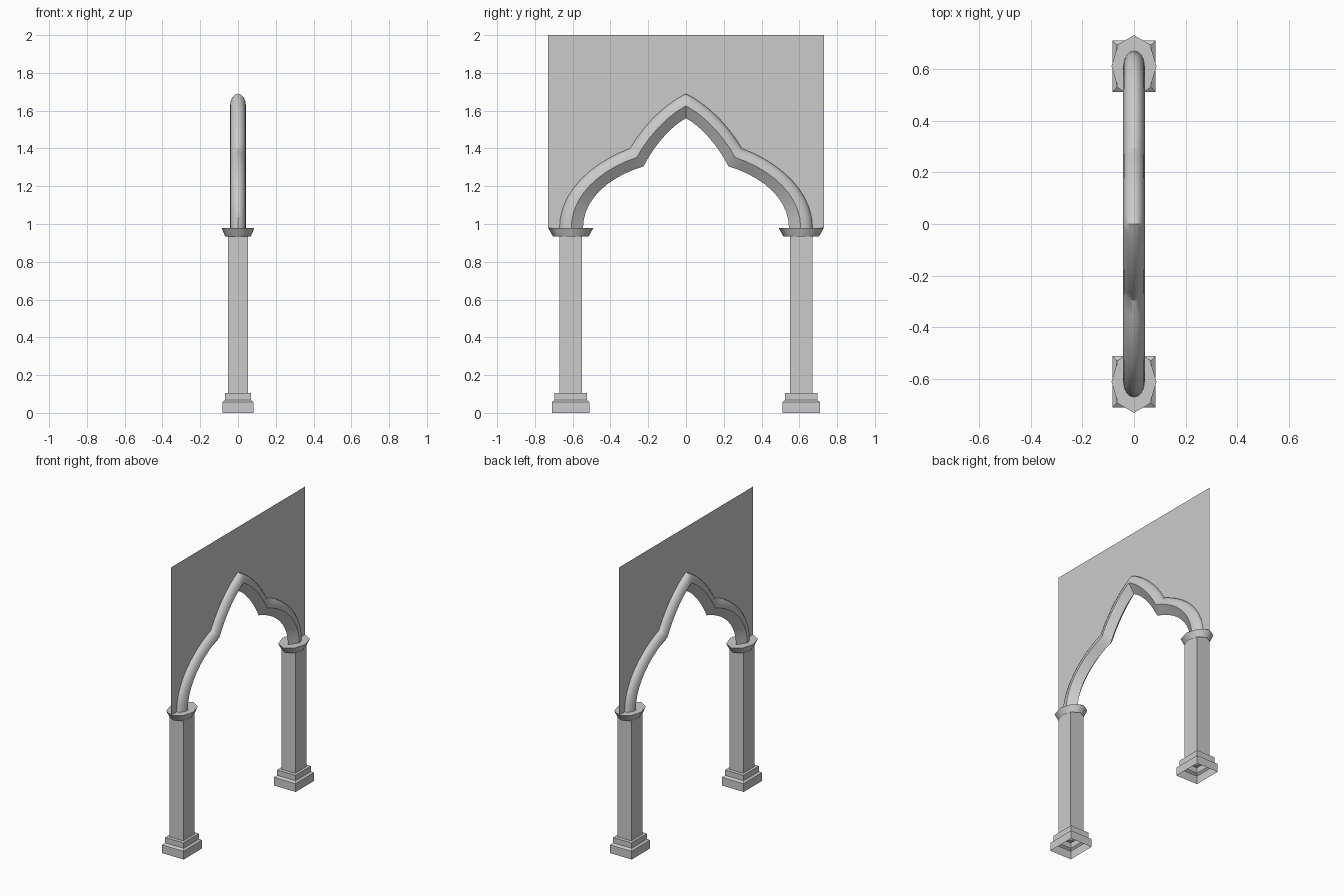
import bpy, math
from mathutils import Vector

if "Cube" in bpy.data.objects:
    bpy.data.objects.remove(bpy.data.objects["Cube"])

N = 10  # steps per curve segment


def make(name, verts, faces, smooth=None):
    me = bpy.data.meshes.new(name)
    me.from_pydata([tuple(v) for v in verts], [], faces)
    me.update()
    ob = bpy.data.objects.new(name, me)
    bpy.context.collection.objects.link(ob)
    bpy.ops.object.select_all(action='DESELECT')
    ob.select_set(True)
    bpy.context.view_layer.objects.active = ob
    if smooth:
        bpy.ops.object.shade_smooth_by_angle(angle=math.radians(smooth))
    return ob


def skin(rings, closed=True):
    """Join equal-length rings with quads."""
    n = len(rings[0])
    verts = [v for r in rings for v in r]
    faces = []
    for i in range(len(rings) - 1):
        for j in range(n if closed else n - 1):
            k = (j + 1) % n
            faces.append((i*n + j, i*n + k, (i+1)*n + k, (i+1)*n + j))
    return verts, faces


def bezier(a, b, c, d):
    a, b, c, d = map(Vector, (a, b, c, d))
    pts = []
    for i in range(N + 1):
        t = i / N
        s = 1 - t
        pts.append(a*s**3 + b*3*s*s*t + c*3*s*t*t + d*t**3)
    return pts


# Arch curves in (y, z): lower lobe, then pointed upper lobe
outer = bezier((.67, .98), (.67, 1.17), (.50, 1.325), (.296, 1.40)) \
    + bezier((.296, 1.40), (.22, 1.53), (.11, 1.635), (0, 1.69))[1:]
inner = bezier((.545, .98), (.545, 1.13), (.41, 1.25), (.225, 1.305)) \
    + bezier((.225, 1.305), (.17, 1.41), (.09, 1.51), (0, 1.56))[1:]


def mirrored(pts):
    return [Vector((-p.x, p.y)) for p in pts] + list(reversed(pts))[1:]


outer, inner = mirrored(outer), mirrored(inner)

# Arch moulding: rounded outer side, chamfered inner side
section = [(.042*math.cos(math.pi*i/8), math.sin(math.pi*i/8)) for i in range(9)] + [(0, -1)]
rings = []
for o, n in zip(outer, inner):
    mid, half = (o + n) / 2, (o - n) / 2
    rings.append([Vector((x, mid.x + half.x*s, mid.y + half.y*s)) for x, s in section])
make("arch_moulding", *skin(rings), smooth=32)

# Thin wall panel above the arch
low = [o*.8 + n*.2 for o, n in zip(outer, inner)]
low = [Vector((-.73, .98))] + low + [Vector((.73, .98))]
make("wall_panel", *skin([[(0, p.x, p.y) for p in low], [(0, p.x, 2) for p in low]], closed=False))

# Columns with stepped bases and flared capitals
shaft = [(.083, .10, 0), (.083, .10, .057), (.07, .085, .068),
         (.07, .085, .105), (.052, .06, .105), (.052, .06, .96)]
for side, label in ((-1, "front"), (1, "back")):
    cy = side * .61
    rings = [[(sx*hx, cy + sy*hy, z) for sx, sy in ((-1, -1), (1, -1), (1, 1), (-1, 1))]
             for hx, hy, z in shaft]
    make(label + "_column", *skin(rings))
    rings = [[(rx*math.cos(math.pi*i/4), cy + ry*math.sin(math.pi*i/4), z) for i in range(8)]
             for rx, ry, z in ((.068, .095, .935), (.087, .12, .98))]
    v, f = skin(rings)
    make(label + "_capital", v, f + [tuple(range(8, 16))], smooth=60)
